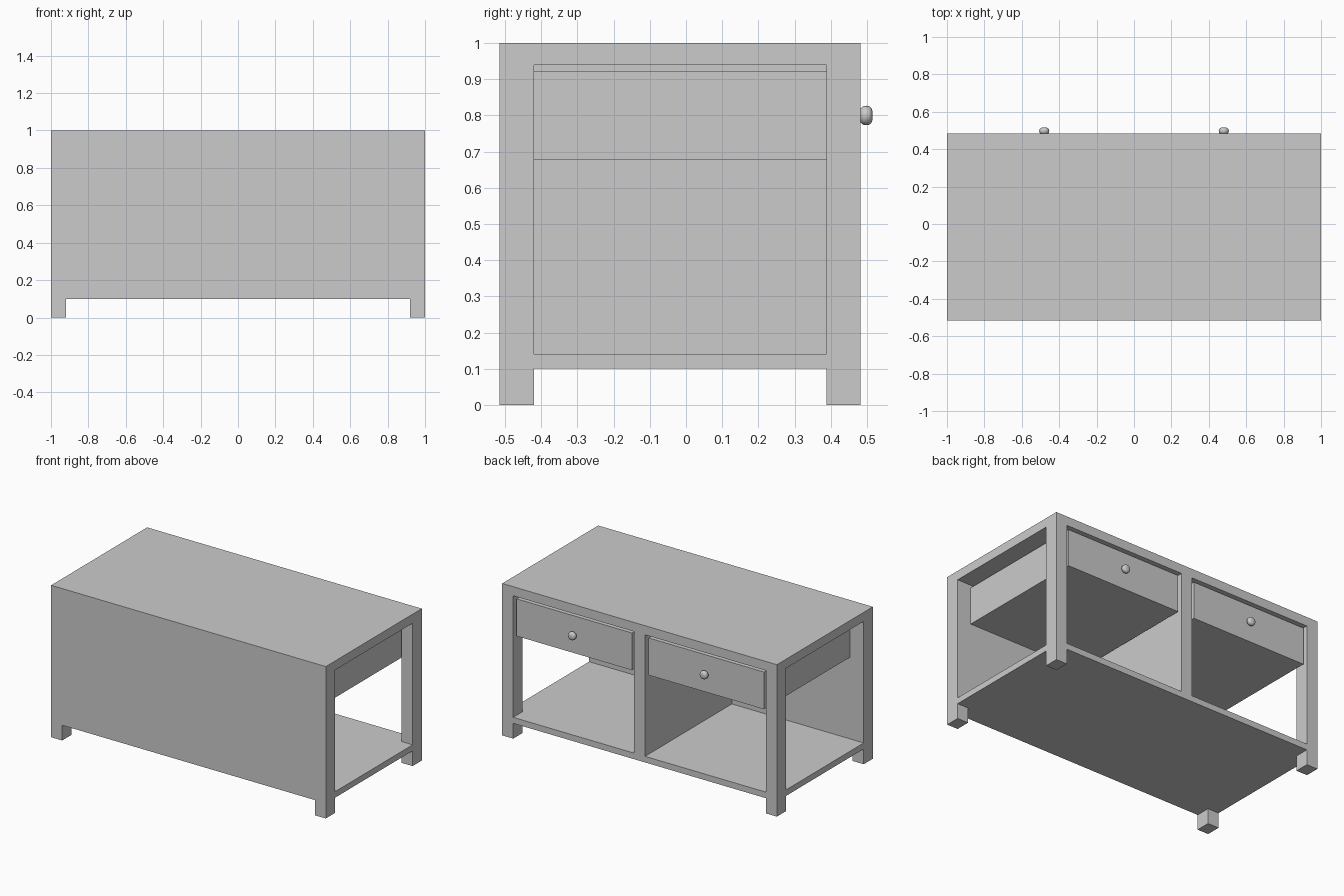
import bpy, bmesh
from math import sin, cos, pi

if "Cube" in bpy.data.objects:
    bpy.data.objects.remove(bpy.data.objects["Cube"])

Y0, Y1 = -0.515, 0.483      # body depth
LX, LY = 0.08, 0.095        # leg section


def box(name, x, y, z):
    bm = bmesh.new()
    bmesh.ops.create_cube(bm, size=1)
    for v in bm.verts:
        v.co = [(a + b) / 2 + c * (b - a) for (a, b), c in zip((x, y, z), v.co)]
    me = bpy.data.meshes.new(name)
    bm.to_mesh(me)
    bm.free()
    ob = bpy.data.objects.new(name, me)
    bpy.context.collection.objects.link(ob)
    return ob


def span(side, a, b):
    return tuple(sorted((side * a, side * b)))


def knob(name, x, y, z):
    # flattened round knob, turned about the y axis
    bm = bmesh.new()
    n, rings = 24, 10
    prof = []
    for i in range(rings + 1):
        t = pi * i / rings - pi / 2
        c, s = cos(t), sin(t)
        prof.append((0.027 * max(c, 0) ** 0.7, 0.018 * (abs(s) ** 0.8) * (1 if s > 0 else -1)))
    loops = [[bm.verts.new((x + r * cos(2 * pi * k / n), y + h, z + r * sin(2 * pi * k / n)))
              for k in range(n)] for r, h in prof]
    for a, b in zip(loops, loops[1:]):
        for k in range(n):
            bm.faces.new((a[k], a[(k + 1) % n], b[(k + 1) % n], b[k]))
    bmesh.ops.remove_doubles(bm, verts=bm.verts, dist=0.0002)
    bmesh.ops.recalc_face_normals(bm, faces=bm.faces)
    for f in bm.faces:
        f.smooth = True
    me = bpy.data.meshes.new(name)
    bm.to_mesh(me)
    bm.free()
    bpy.context.collection.objects.link(bpy.data.objects.new(name, me))


# Top, shelf, closed panel and centre divider
box("table_top", (-1, 1), (Y0, Y1), (0.94, 1))
box("lower_shelf", (-1 + LX, 1 - LX), (Y0, Y1), (0.10, 0.14))
box("closed_panel", (-1 + LX, 1 - LX), (Y0, Y0 + LY), (0.14, 0.94))
box("centre_divider", (-LX / 2, LX / 2), (Y0 + LY, Y1), (0.14, 0.94))

for side, tag in ((-1, "left"), (1, "right")):
    # Legs
    box(f"front_leg_{tag}", span(side, 1 - LX, 1), (Y0, Y0 + LY), (0, 0.94))
    box(f"back_leg_{tag}", span(side, 1 - LX, 1), (Y1 - LY, Y1), (0, 0.94))
    # End rail flush with the legs
    box(f"end_rail_{tag}", span(side, 1 - LX, 1), (Y0 + LY, Y1 - LY), (0.10, 0.14))
    # Drawer with its knob
    box(f"drawer_{tag}", span(side, 0.06, 0.90), (Y0 + LY, 0.475), (0.677, 0.922))
    knob(f"knob_{tag}", side * 0.48, 0.498, 0.80)
    box(f"knob_stem_{tag}", span(side, 0.472, 0.488), (0.47, 0.49), (0.792, 0.808))
